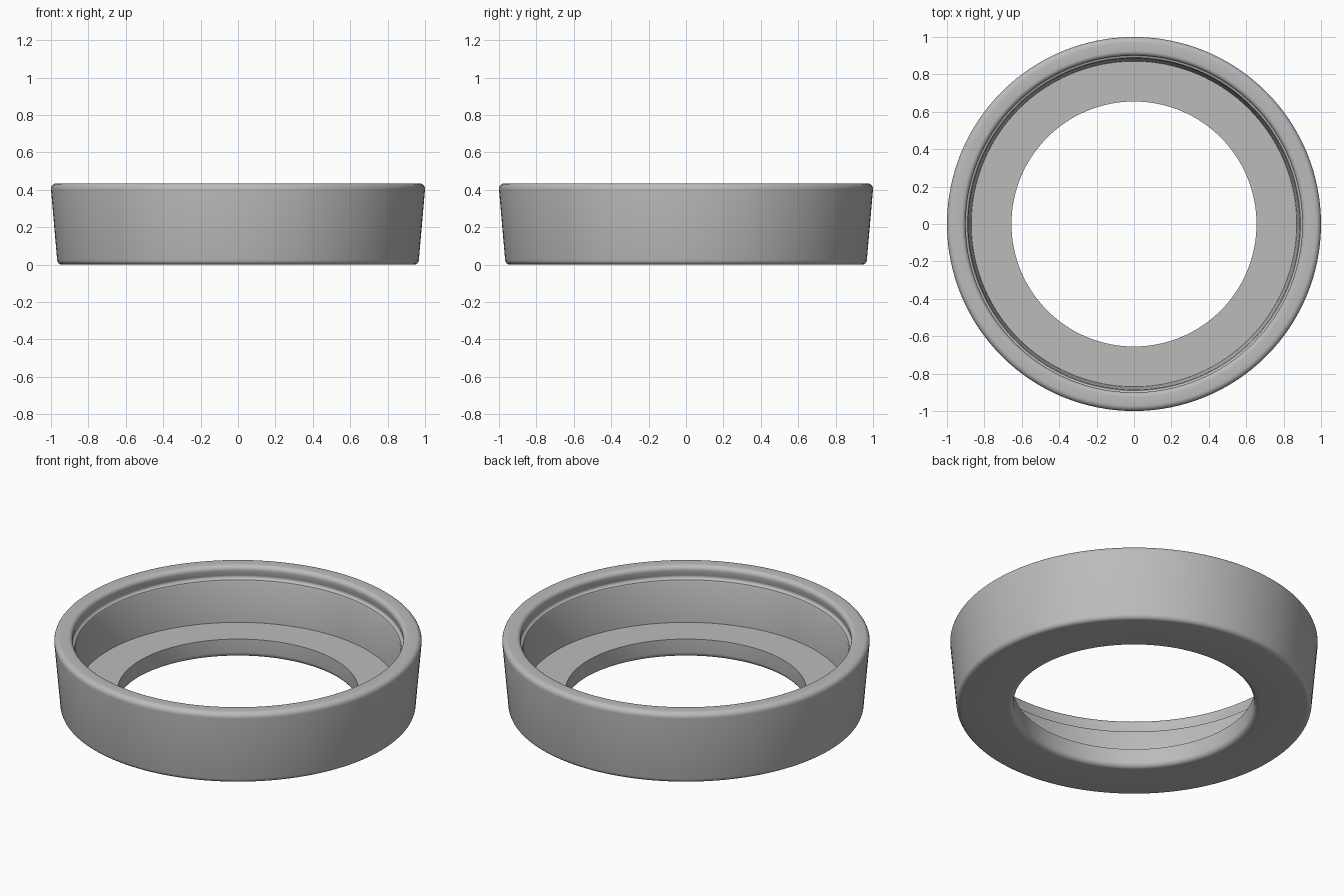
import bpy, bmesh, math

if "Cube" in bpy.data.objects:
    bpy.data.objects.remove(bpy.data.objects["Cube"], do_unlink=True)

SEGMENTS = 128


def fillet(cx, cz, radius, start, end, steps=6):
    """Arc points in the (radius, height) plane, angles in degrees."""
    angles = [math.radians(start + (end - start) * i / steps) for i in range(steps + 1)]
    return [(cx + radius * math.cos(a), cz + radius * math.sin(a)) for a in angles]


def lathe(name, profile, material):
    """Spin a closed profile about z into a ring."""
    bm = bmesh.new()
    rings = []
    for i in range(SEGMENTS):
        a = 2 * math.pi * i / SEGMENTS
        rings.append([bm.verts.new((r * math.cos(a), r * math.sin(a), z)) for r, z in profile])
    n = len(profile)
    for i in range(SEGMENTS):
        here, there = rings[i], rings[(i + 1) % SEGMENTS]
        for j in range(n):
            k = (j + 1) % n
            bm.faces.new((here[j], there[j], there[k], here[k]))
    bmesh.ops.recalc_face_normals(bm, faces=bm.faces)
    mesh = bpy.data.meshes.new(name)
    bm.to_mesh(mesh)
    bm.free()
    mesh.materials.append(material)
    obj = bpy.data.objects.new(name, mesh)
    bpy.context.collection.objects.link(obj)
    return obj


grey = bpy.data.materials.new("plain_grey")
grey.use_nodes = True
color = (0.5, 0.5, 0.5, 1)
grey.diffuse_color = color
grey.node_tree.nodes["Principled BSDF"].inputs["Base Color"].default_value = color

profile = (
    fillet(0.685, 0.03, 0.03, 180, 270)       # rounded lower edge of the hole
    + fillet(0.94, 0.027, 0.027, 270, 355)    # rounded outer foot
    + fillet(0.97, 0.405, 0.03, -5, 90)       # rounded outer rim
    + fillet(0.925, 0.41, 0.025, 90, 190)     # rounded inner rim
    + fillet(0.89, 0.372, 0.016, 30, -90)     # shallow groove under the rim
    + [(0.885, 0.345), (0.87, 0.11), (0.655, 0.11)]  # wall, floor and hole edge
)
ring = lathe("open_ring_cup", profile, grey)

bpy.ops.object.select_all(action='DESELECT')
ring.select_set(True)
bpy.context.view_layer.objects.active = ring
bpy.ops.object.shade_smooth_by_angle(angle=math.radians(35))
